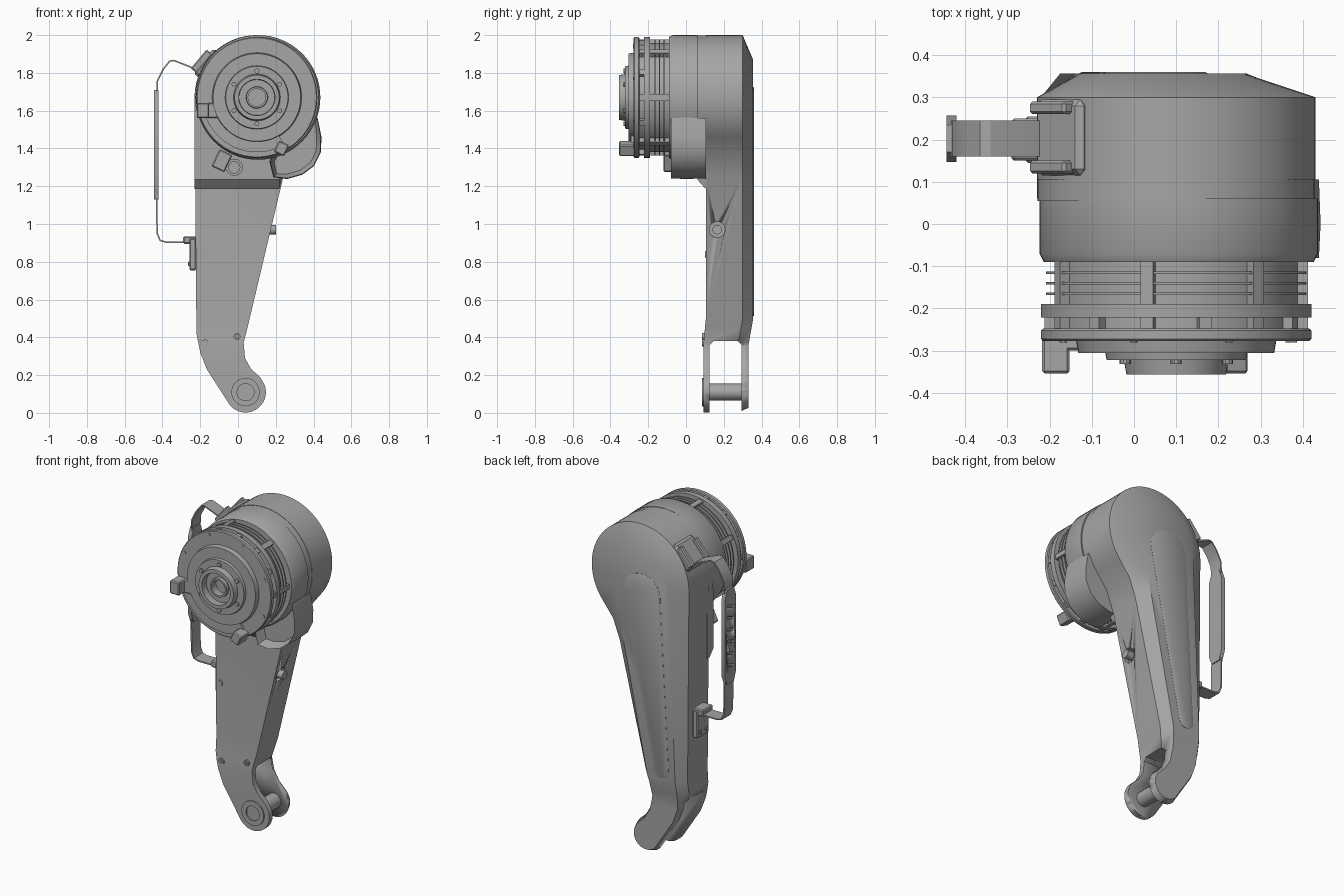
import bpy, bmesh, math
from mathutils import Vector, Matrix

if "Cube" in bpy.data.objects:
    bpy.data.objects.remove(bpy.data.objects["Cube"], do_unlink=True)

grey = bpy.data.materials.new("plain_grey")
grey.use_nodes = True
colour = (0.38, 0.38, 0.38, 1)
grey.diffuse_color = colour
grey.node_tree.nodes["Principled BSDF"].inputs["Base Color"].default_value = colour

CX, CZ, R = 0.1, 1.67, 0.33       # drum axis and radius
FX, FZ, FR = 0.04, 0.11, 0.108    # foot axis and radius


def finish(name, bm, angle=32):
    bmesh.ops.recalc_face_normals(bm, faces=bm.faces)
    mesh = bpy.data.meshes.new(name)
    bm.to_mesh(mesh)
    bm.free()
    ob = bpy.data.objects.new(name, mesh)
    bpy.context.collection.objects.link(ob)
    mesh.materials.append(grey)
    bpy.ops.object.select_all(action="DESELECT")
    ob.select_set(True)
    bpy.context.view_layer.objects.active = ob
    bpy.ops.object.shade_smooth_by_angle(angle=math.radians(angle))
    return ob


def loft(rings, bm=None):
    """Bridge equal-length loops of points and cap both ends."""
    bm = bm or bmesh.new()
    loops = [[bm.verts.new(p) for p in ring] for ring in rings]
    n = len(loops[0])
    for a, b in zip(loops, loops[1:]):
        for i in range(n):
            j = (i + 1) % n
            bm.faces.new((a[i], a[j], b[j], b[i]))
    bm.faces.new(loops[0])
    bm.faces.new(loops[-1])
    return bm


def arc(cx, cz, r, a0, a1, n):
    angles = [math.radians(a0 + (a1 - a0) * i / n) for i in range(n + 1)]
    return [(cx + r * math.cos(a), cz + r * math.sin(a)) for a in angles]


def at_y(pts, y):
    return [(x, y, z) for x, z in pts]


def prism(name, pts, y0, y1, bevel=0):
    bm = loft([at_y(pts, y0), at_y(pts, y1)])
    if bevel:
        bmesh.ops.bevel(bm, geom=bm.edges[:], offset=bevel, segments=2, affect="EDGES")
    return finish(name, bm)


def lathe(name, profile, cx=CX, cz=CZ, seg=64):
    return finish(name, loft([at_y(arc(cx, cz, r, 0, 360, seg)[:-1], y) for r, y in profile]))


def add_box(bm, centre, size, rot=None):
    m = Matrix.Translation(centre) @ (rot or Matrix()) @ Matrix.Diagonal((*size, 1))
    bmesh.ops.create_cube(bm, size=1, matrix=m)


def box(name, centre, size, rot=None, bevel=0.006):
    bm = bmesh.new()
    add_box(bm, centre, size, rot)
    if bevel:
        bmesh.ops.bevel(bm, geom=bm.edges[:], offset=bevel, segments=1, affect="EDGES")
    return finish(name, bm)


def offset(pts, dist, closed=True):
    out, n = [], len(pts)
    for i, (x, z) in enumerate(pts):
        a = pts[i - 1] if closed or i else pts[i]
        b = pts[(i + 1) % n] if closed or i < n - 1 else pts[i]
        d = Vector((b[0] - a[0], b[1] - a[1])).normalized()
        out.append((x + d.y * dist(x, z), z - d.x * dist(x, z)))
    return out


def cut(ob, cutter):
    mod = ob.modifiers.new("cut", "BOOLEAN")
    mod.operation, mod.solver, mod.object = "DIFFERENCE", "EXACT", cutter
    bpy.context.view_layer.objects.active = ob
    bpy.ops.object.modifier_apply(modifier=mod.name)
    bpy.data.objects.remove(cutter, do_unlink=True)


def clamp(t):
    return max(0.0, min(1.0, t))


# Leg shell: drum-shaped head, tapered shank and hooked foot, chamfered at the back
outline = arc(CX, CZ, R, 180, -40, 44)
outline += [(0.285, 1.37), (0.24, 1.25), (0.05, 0.45), (0.03, 0.37),
            (0.037, 0.29), (0.068, 0.235), (0.12, 0.185)]
outline += arc(FX, FZ, FR, 20, -140, 16)
outline += [(-0.165, 0.23), (-0.2, 0.32), (-0.22, 0.42)]


def chamfer(x, z):
    leg = 0.025 + 0.035 * clamp((z - 0.3) / 0.25)
    head = clamp((z - 1.2) / 0.4)
    return leg * (1 - head) + (0.124 + 0.1 * x) * head


bm = loft([at_y(outline, 0.105), at_y(outline, 0.3), at_y(offset(outline, chamfer), 0.356)])
for h in (0.5, 0.36):
    bmesh.ops.bisect_plane(bm, geom=bm.verts[:] + bm.edges[:] + bm.faces[:],
                           plane_co=(0, 0, h), plane_no=(0, 0, 1))
for v in bm.verts:
    t = clamp((0.5 - v.co.z) / 0.14)
    v.co.y -= t * (0.025 if v.co.y > 0.2 else 0.013)
shell = finish("leg_shell", bm)
cut(shell, box("slot_cutter", (0, 0.21, 0.13), (0.8, 0.17, 0.5), bevel=0.02))

# Round port in the side of the shank
bm = bmesh.new()
side = Matrix.Translation((0.172, 0.165, 0.97)) @ Matrix.Rotation(math.radians(90), 4, "Y")
bmesh.ops.create_cone(bm, cap_ends=True, segments=24, radius1=0.042, radius2=0.042,
                      depth=0.06, matrix=side)
cut(shell, finish("port_cutter", bm))
bm = bmesh.new()
bmesh.ops.create_cone(bm, cap_ends=True, segments=20, radius1=0.025, radius2=0.025,
                      depth=0.06, matrix=side)
finish("port_plug", bm)

# Raised panel on the back, and its centre rib
panel = arc(0.05, 1.6, 0.125, 186, -6, 20) + arc(-0.08, 0.56, 0.05, -6, -174, 12)
bm = loft([at_y(panel, 0.35), at_y(panel, 0.357),
           at_y(offset(panel, lambda x, z: 0.006), 0.36)])
finish("back_panel", bm)

# Foot axle, front boss and screws
lathe("foot_axle", [(0.045, 0.1), (0.045, 0.33)], FX, FZ, 24)
lathe("foot_boss", [(0.075, 0.1), (0.075, 0.084), (0.045, 0.084), (0.045, 0.1)], FX, FZ, 28)
for i, (x, z) in enumerate([(-0.175, 0.37), (-0.005, 0.405), (-0.195, 0.84)]):
    lathe(f"leg_screw_{i}", [(0.018, 0.12), (0.018, 0.086 if z < 0.5 else 0.1),
                             (0.009, 0.086 if z < 0.5 else 0.1), (0.009, 0.1)], x, z, 14)

# Drum collar and sloping gusset onto the shank
lathe("drum_shell", [(0.328, 0.2), (0.328, 0.055)])
lathe("drum_band", [(0.33, 0.06), (0.33, -0.07), (0.32, -0.09), (0.28, -0.09)], 0.106)
bm = bmesh.new()
section = [(0.12, 1.185), (0.1, 1.19), (0.06, 1.235), (0.06, 1.6), (0.12, 1.6)]
loft([[(-0.23, y, z) for y, z in section],
      [(0.22 if z < 1.3 else 0.3, y, z) for y, z in section]], bm)
finish("gusset", bm)

# Side lobe with a pocketed front
lobe = [(0.42, 1.56), (0.438, 1.46), (0.435, 1.38), (0.4, 1.31), (0.34, 1.265),
        (0.26, 1.242), (0.19, 1.25), (0.17, 1.33), (0.25, 1.5)]
bm = loft([at_y(lobe, -0.08), at_y(offset(lobe, lambda x, z: -0.004), 0), at_y(lobe, 0.105)])
front = [f for f in bm.faces if all(v.co.y < -0.07 for v in f.verts)]
bmesh.ops.recalc_face_normals(bm, faces=bm.faces)
bmesh.ops.inset_region(bm, faces=front, thickness=0.022)
bmesh.ops.translate(bm, verts=list({v for f in front for v in f.verts}), vec=(0, 0.06, 0))
finish("side_lobe", bm)

# Finned motor, clamp rings and face plate
lathe("motor_core", [(0.288, -0.05), (0.288, -0.26)])
for i, y in enumerate((-0.115, -0.14, -0.165)):
    lathe(f"cooling_fin_{i}", [(0.308, y + 0.003), (0.308, y - 0.003)])
lathe("clamp_ring", [(0.32, -0.19), (0.32, -0.222)])
lathe("face_plate", [(0.315, -0.247), (0.32, -0.252), (0.32, -0.272), (0.315, -0.277),
                     (0.237, -0.277), (0.232, -0.305), (0.168, -0.305), (0.165, -0.322),
                     (0.124, -0.322), (0.118, -0.356), (0.096, -0.356), (0.094, -0.315),
                     (0.058, -0.315), (0.056, -0.335), (0.046, -0.335), (0.046, -0.29)])
bm = bmesh.new()
for i in range(14):
    a = 2 * math.pi * i / 14
    rot = Matrix.Rotation(-a, 4, "Y")
    deep = i % 2 == 0
    add_box(bm, (CX + 0.295 * math.cos(a), -0.17 if deep else -0.235, CZ + 0.295 * math.sin(a)),
            (0.035, 0.17 if deep else 0.04, 0.03), rot)
finish("motor_ribs", bm)
for i in range(6):
    x, z = arc(CX, CZ, 0.14, 30, 390, 6)[i]
    lathe(f"hub_bolt_{i}", [(0.013, -0.31), (0.013, -0.332)], x, z, 10)
for i in range(8):
    x, z = arc(CX, CZ, 0.295, 20, 380, 8)[i]
    lathe(f"rim_bolt_{i}", [(0.009, -0.27), (0.009, -0.281)], x, z, 10)

# Partial stop ring with its two end lugs
stop = arc(CX, CZ, 0.29, 195, 300, 20) + arc(CX, CZ, 0.22, 300, 195, 20)
prism("stop_ring", stop, -0.27, -0.292)
box("left_lug", (-0.185, -0.312, 1.6), (0.065, 0.085, 0.08))
box("left_lug_foot", (-0.15, -0.285, 1.6), (0.1, 0.03, 0.08))
box("lower_lug", (0.23, -0.312, 1.4), (0.06, 0.085, 0.065),
    Matrix.Rotation(math.radians(25), 4, "Y"))

# Cable connector under the drum
box("connector_block", (-0.085, -0.02, 1.335), (0.075, 0.2, 0.1),
    Matrix.Rotation(math.radians(25), 4, "Y"))
lathe("connector_socket", [(0.045, 0.1), (0.045, -0.02), (0.03, -0.02), (0.03, 0.03)],
      -0.02, 1.3, 20)


# Carry handle: thin straps, slotted grip and two mounting brackets
def strap(name, pts):
    back = offset(pts, lambda x, z: 0.008, closed=False)
    prism(name, pts + back[::-1], 0.16, 0.245)


strap("handle_strap_top", [(-0.434, 1.68), (-0.43, 1.76), (-0.4, 1.82), (-0.365, 1.865),
                           (-0.34, 1.87), (-0.25, 1.835), (-0.19, 1.8)])
strap("handle_strap_bottom", [(-0.23, 0.9), (-0.38, 0.9), (-0.415, 0.91), (-0.432, 0.95),
                              (-0.436, 1.2)])
grip = [(0.17, 1.13), (0.235, 1.13), (0.257, 1.19), (0.257, 1.65),
        (0.235, 1.71), (0.17, 1.71), (0.147, 1.65), (0.147, 1.19)]
handle = finish("handle_grip", loft([[(x, y, z) for y, z in grip] for x in (-0.444, -0.42)]))
bm = bmesh.new()
for i in range(6):
    add_box(bm, (-0.445, 0.202, 1.24 + 0.072 * i), (0.024, 0.07, 0.016),
            Matrix.Rotation(math.radians(20), 4, "X"))
cut(handle, finish("grip_slots", bm))

box("lower_bracket", (-0.24, 0.2, 0.84), (0.035, 0.11, 0.17))
box("lower_bracket_shelf", (-0.255, 0.2, 0.915), (0.07, 0.1, 0.04))
for i, y in enumerate((0.17, 0.23)):
    box(f"lower_bracket_bolt_{i}", (-0.258, y, 0.79), (0.014, 0.024, 0.024), bevel=0.004)
tilt = Matrix.Rotation(math.radians(-50), 4, "Y")
box("upper_bracket", (-0.165, 0.205, 1.85), (0.17, 0.18, 0.05), tilt, 0.015)
for i, y in enumerate((0.135, 0.275)):
    box(f"upper_bracket_cheek_{i}", (-0.185, y, 1.855), (0.13, 0.03, 0.06), tilt)
